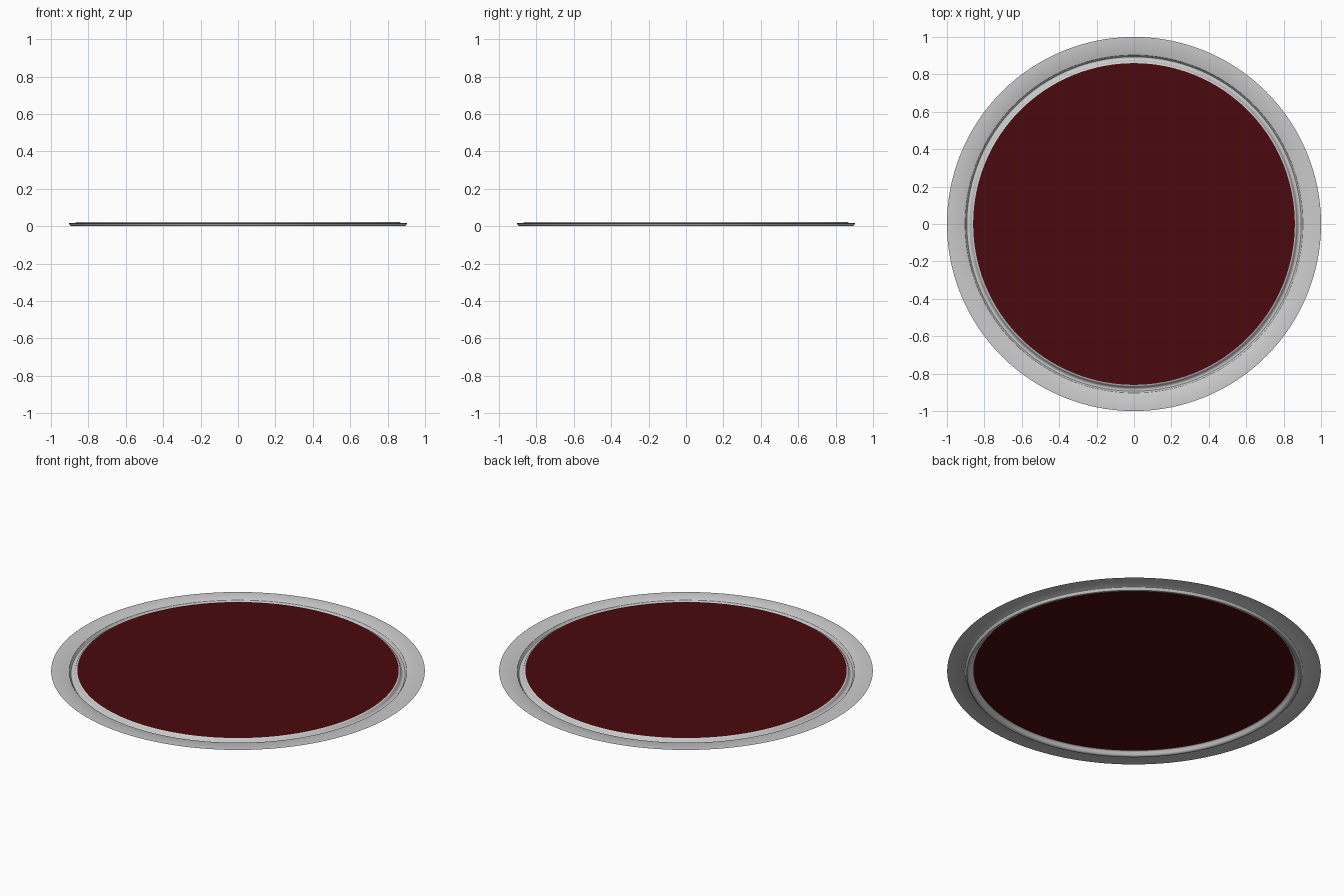
import bpy, bmesh, math

if "Cube" in bpy.data.objects:
    bpy.data.objects.remove(bpy.data.objects["Cube"])

SEGMENTS = 128


def lathe(name, profile):
    """Revolve an open (radius, height) profile around z."""
    bm = bmesh.new()
    verts = [bm.verts.new((r, 0, z)) for r, z in profile]
    edges = [bm.edges.new(pair) for pair in zip(verts, verts[1:])]
    bmesh.ops.spin(bm, geom=verts + edges, cent=(0, 0, 0), axis=(0, 0, 1),
                   angle=math.tau, steps=SEGMENTS, use_duplicate=False)
    bmesh.ops.remove_doubles(bm, verts=bm.verts, dist=1e-5)
    bmesh.ops.recalc_face_normals(bm, faces=bm.faces)
    # a thin open sheet: make sure it faces up
    if sum(f.normal.z for f in bm.faces) < 0:
        bmesh.ops.reverse_faces(bm, faces=bm.faces)
    return finish(name, bm)


def finish(name, bm):
    mesh = bpy.data.meshes.new(name)
    bm.to_mesh(mesh)
    bm.free()
    obj = bpy.data.objects.new(name, mesh)
    bpy.context.collection.objects.link(obj)
    bpy.ops.object.select_all(action='DESELECT')
    obj.select_set(True)
    bpy.context.view_layer.objects.active = obj
    bpy.ops.object.shade_smooth_by_angle(angle=math.radians(35))
    return obj


# flat outer flange, rounded groove, and step up to the centre panel
lathe("grooved_rim", [
    (1.0, 0.018), (0.908, 0.018), (0.903, 0.015), (0.899, 0.006),
    (0.894, 0.001), (0.888, 0.0), (0.880, 0.002), (0.874, 0.008),
    (0.869, 0.018), (0.865, 0.022), (0.86, 0.023),
])

# flat dark red centre panel
bm = bmesh.new()
bmesh.ops.create_circle(bm, cap_ends=True, segments=SEGMENTS, radius=0.86)
bmesh.ops.translate(bm, verts=bm.verts, vec=(0, 0, 0.023))
panel = finish("centre_panel", bm)
red = bpy.data.materials.new("dark_red")
red.diffuse_color = (0.07, 0.003, 0.004, 1)
red.use_nodes = True
red.node_tree.nodes["Principled BSDF"].inputs["Base Color"].default_value = red.diffuse_color
panel.data.materials.append(red)
